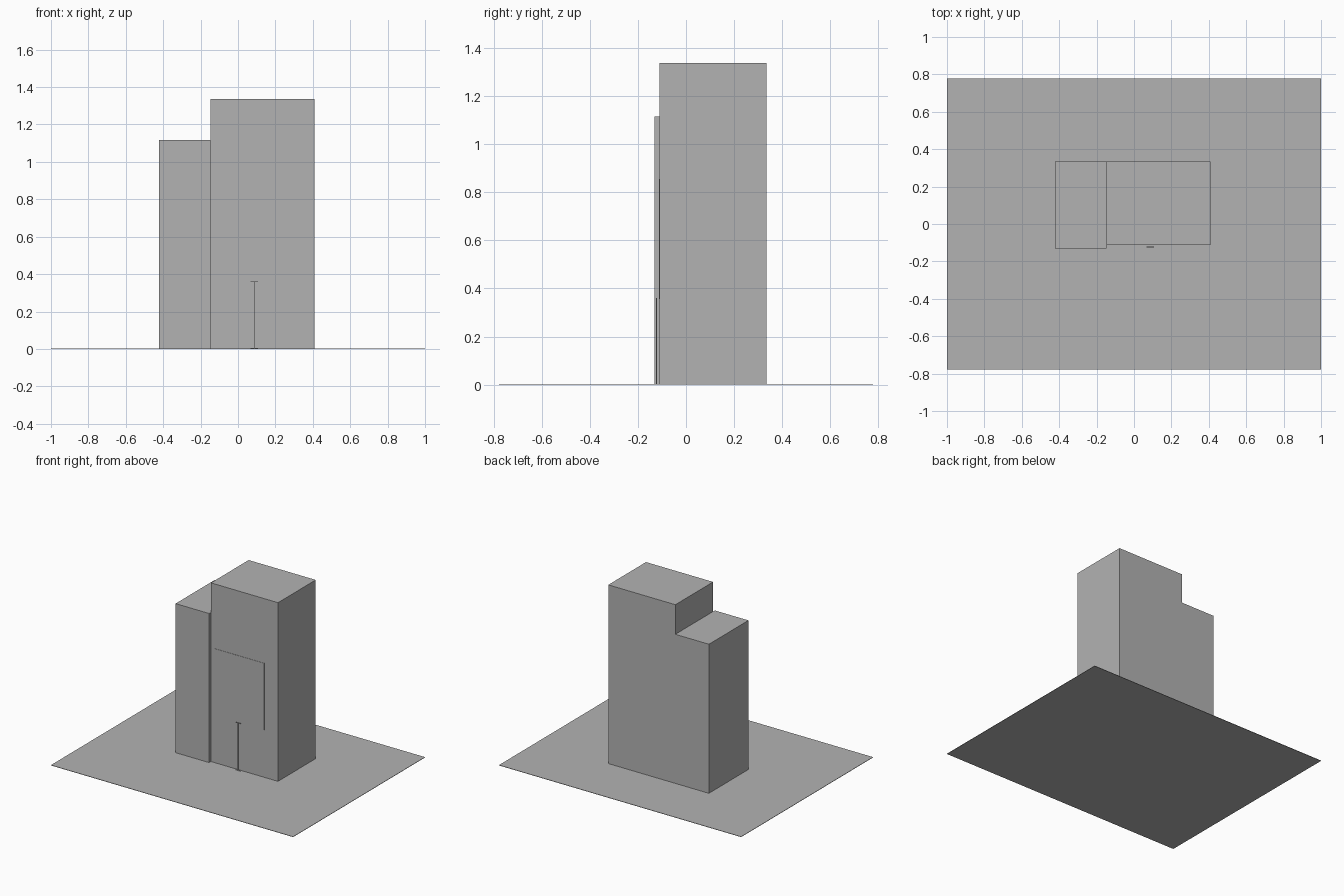
import bpy

cube = bpy.data.objects.get("Cube")
if cube:
    bpy.data.objects.remove(cube, do_unlink=True)

grey = bpy.data.materials.new("plain_grey")
grey.use_nodes = True
colour = (0.45, 0.45, 0.45, 1)
grey.diffuse_color = colour
grey.node_tree.nodes["Principled BSDF"].inputs["Base Color"].default_value = colour


def box(name, x, y, z):
    """Add a box spanning the given (low, high) ranges."""
    spans = (x, y, z)
    bpy.ops.mesh.primitive_cube_add(size=1, location=[(a + b) / 2 for a, b in spans])
    obj = bpy.context.object
    obj.name = name
    obj.scale = [b - a for a, b in spans]
    bpy.ops.object.transform_apply(location=False, rotation=False, scale=True)
    obj.data.materials.append(grey)
    return obj


BACK, FRONT, SPLIT = 0.334, -0.111, -0.146
BASE = 0.003

# Ground slab
box("ground", (-1, 1), (-0.778, 0.778), (0, BASE))

# Two joined building blocks, the low one standing slightly forward
box("tall_block", (SPLIT, 0.408), (FRONT, BACK), (BASE, 1.337))
box("low_block", (-0.423, SPLIT), (-0.132, BACK), (BASE, 1.116))

# Thin panel on the tall block's front
box("wall_panel", (-0.115, 0.295), (FRONT - 0.002, FRONT), (0.355, 0.855))

# Slim door post with short end bars
post_y = (-0.125, -0.121)
box("door_post", (0.085, 0.089), post_y, (0.006, 0.357))
for name, low in (("door_post_foot", BASE), ("door_post_cap", 0.357)):
    box(name, (0.066, 0.108), post_y, (low, low + 0.003))
